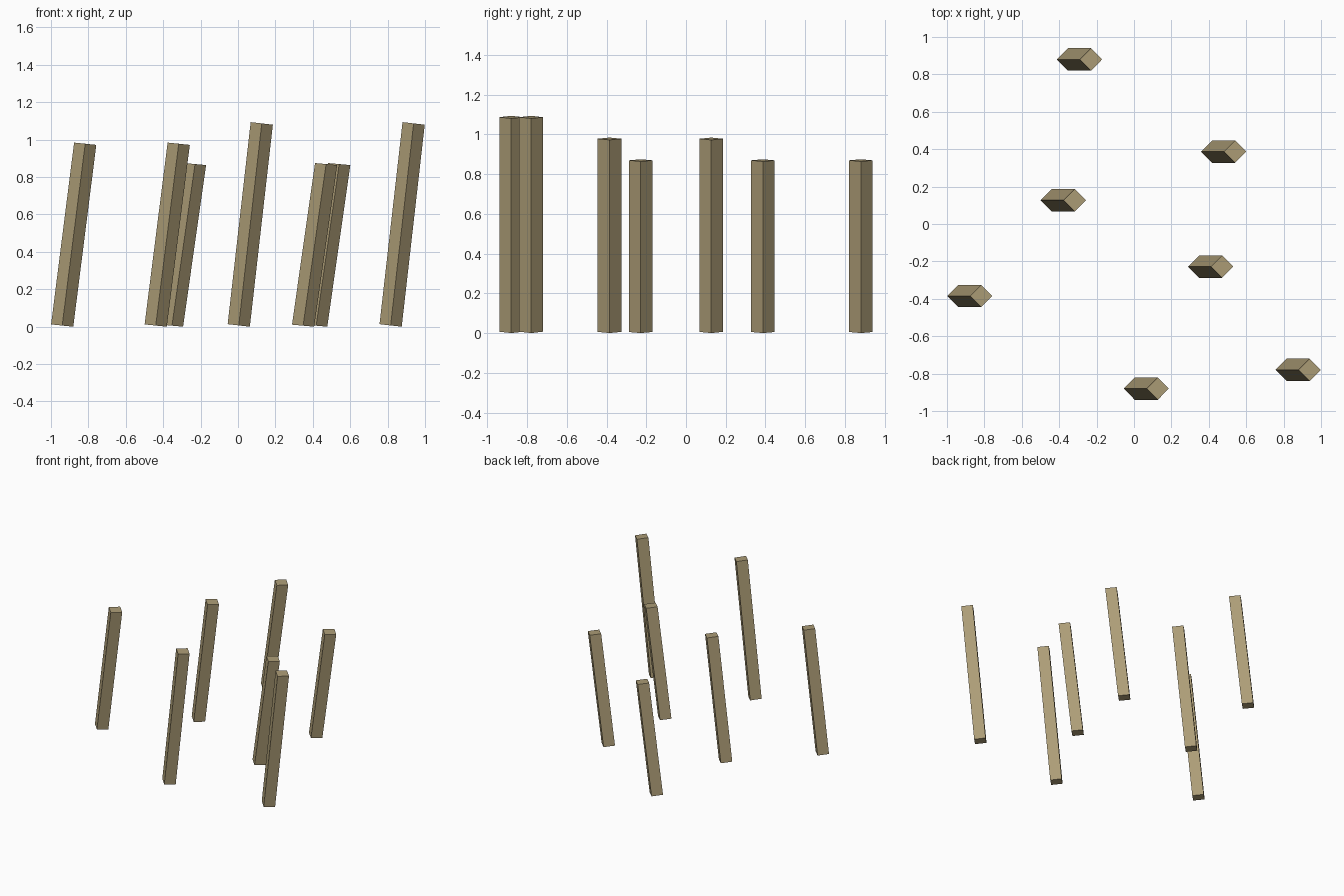
import bpy
import bmesh
from math import radians
from mathutils import Matrix

cube = bpy.data.objects.get("Cube")
if cube:
    bpy.data.objects.remove(cube)

wood = bpy.data.materials.new("tan wood")
wood.use_nodes = True
color = (0.42, 0.34, 0.185, 1.0)
wood.diffuse_color = color
wood.node_tree.nodes["Principled BSDF"].inputs["Base Color"].default_value = color

RADIUS = 0.0597   # half the diagonal of the square section
LENGTH = 1.087
LEAN = radians(6.5)


def post_mesh():
    """Square post, corner facing front, base at the origin, leaning to +x."""
    bm = bmesh.new()
    bmesh.ops.create_cone(bm, cap_ends=True, segments=4, radius1=RADIUS,
                          radius2=RADIUS, depth=LENGTH,
                          matrix=Matrix.Translation((0, 0, LENGTH / 2)))
    # put the corners on the x and y axes
    corner = max(bm.verts, key=lambda v: v.co.x).co
    if abs(corner.y) > RADIUS / 2:
        bmesh.ops.rotate(bm, verts=bm.verts, matrix=Matrix.Rotation(radians(45), 3, 'Z'))
    bmesh.ops.rotate(bm, verts=bm.verts, matrix=Matrix.Rotation(LEAN, 3, 'Y'))
    mesh = bpy.data.meshes.new("post")
    bm.to_mesh(mesh)
    bm.free()
    mesh.materials.append(wood)
    return mesh


# base x, base y, height scale
posts = [
    (-0.94, -0.385, 0.9),
    (-0.44, 0.127, 0.9),
    (-0.353, 0.88, 0.8),
    (0.004, -0.88, 1.0),
    (0.348, -0.228, 0.8),
    (0.418, 0.387, 0.8),
    (0.816, -0.78, 1.0),
]
mesh = post_mesh()
lowest = min(v.co.z for v in mesh.vertices)
for i, (x, y, s) in enumerate(posts, 1):
    post = bpy.data.objects.new(f"leaning_post_{i}", mesh)
    post.location = (x, y, -lowest * s)
    post.scale = (1, 1, s)
    bpy.context.collection.objects.link(post)
